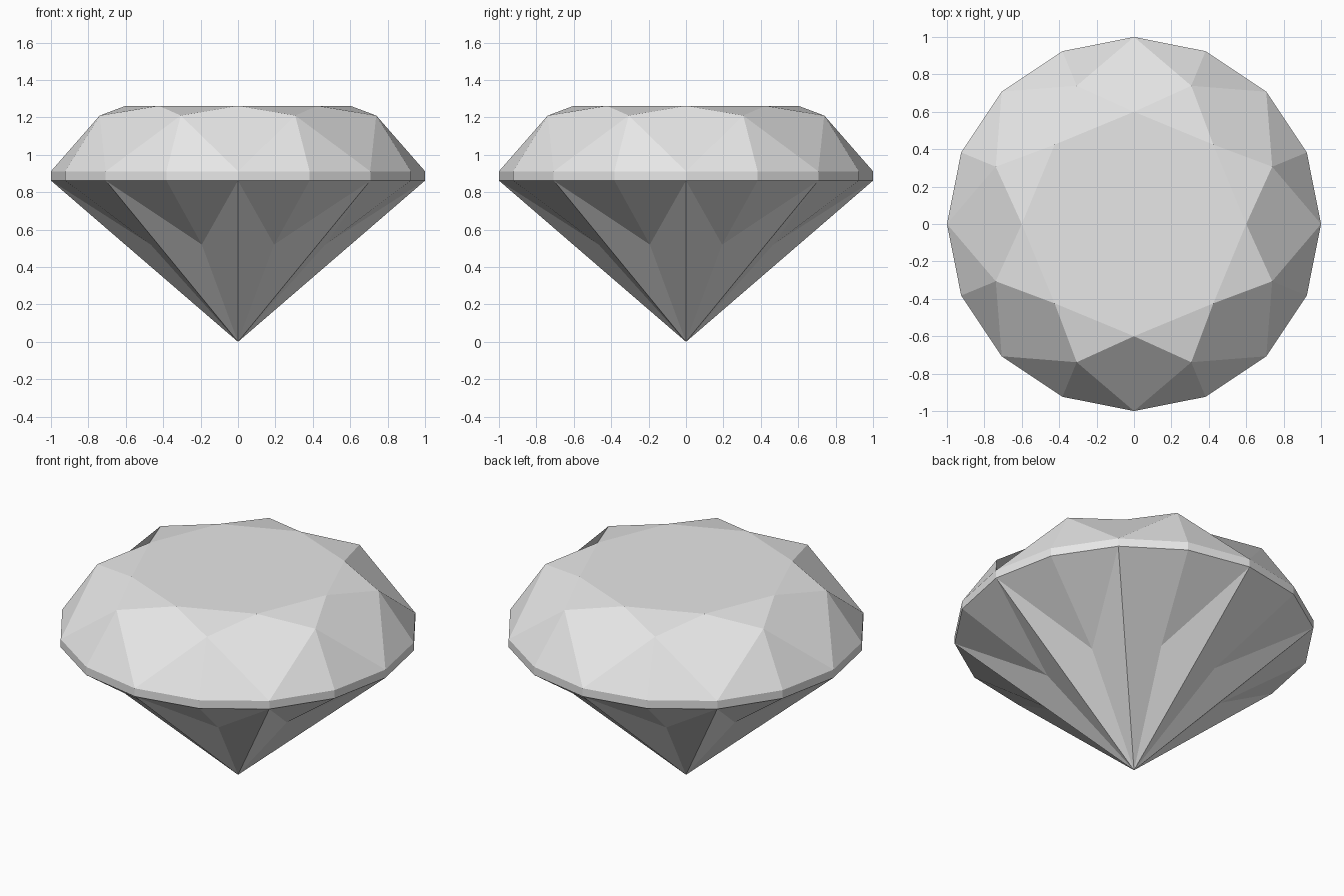
import bpy, bmesh
from math import sin, cos, pi
from mathutils import Vector

cube = bpy.data.objects.get("Cube")
if cube:
    bpy.data.objects.remove(cube, do_unlink=True)

# One colour for the whole stone
grey = bpy.data.materials.new("pale grey")
grey.use_nodes = True
grey.diffuse_color = (0.8, 0.8, 0.8, 1)
grey.node_tree.nodes["Principled BSDF"].inputs["Base Color"].default_value = grey.diffuse_color

bm = bmesh.new()
SIDES = 8


def ring(count, radius, z, offset=0.0):
    """Evenly spaced vertices; offset is a fraction of one step."""
    step = 2 * pi / count
    return [bm.verts.new((radius * cos((i + offset) * step),
                          radius * sin((i + offset) * step), z))
            for i in range(count)]


# Rings from top to bottom
table = ring(SIDES, 0.6, 1.262)
crown = ring(SIDES, 0.8, 1.21, 0.5)
girdle_top = ring(SIDES * 2, 1.0, 0.912)
girdle_bottom = ring(SIDES * 2, 1.0, 0.862)
pavilion = ring(SIDES, 0.505, 0.52, 0.5)
culet = bm.verts.new((0, 0, 0))

face = bm.faces.new
face(table)
for k in range(SIDES):
    n = (k + 1) % SIDES
    a, b, c = 2 * k, 2 * k + 1, 2 * n
    # Crown: star, kite and upper girdle facets
    face((table[k], crown[k], table[n]))
    face((table[k], crown[k - 1], girdle_top[a], crown[k]))
    face((crown[k], girdle_top[a], girdle_top[b]))
    face((crown[k], girdle_top[b], girdle_top[c]))
    # Girdle band
    for i, j in ((a, b), (b, c)):
        face((girdle_top[i], girdle_bottom[i], girdle_bottom[j], girdle_top[j]))
    # Pavilion: lower girdle facets and the long facets to the point
    face((pavilion[k], girdle_bottom[b], girdle_bottom[a]))
    face((pavilion[k], girdle_bottom[c], girdle_bottom[b]))
    face((culet, pavilion[k], girdle_bottom[a]))
    face((culet, girdle_bottom[c], pavilion[k]))

bmesh.ops.recalc_face_normals(bm, faces=bm.faces)
mesh = bpy.data.meshes.new("cut_gemstone")
bm.to_mesh(mesh)
bm.free()
mesh.materials.append(grey)
gem = bpy.data.objects.new("cut_gemstone", mesh)
bpy.context.scene.collection.objects.link(gem)
